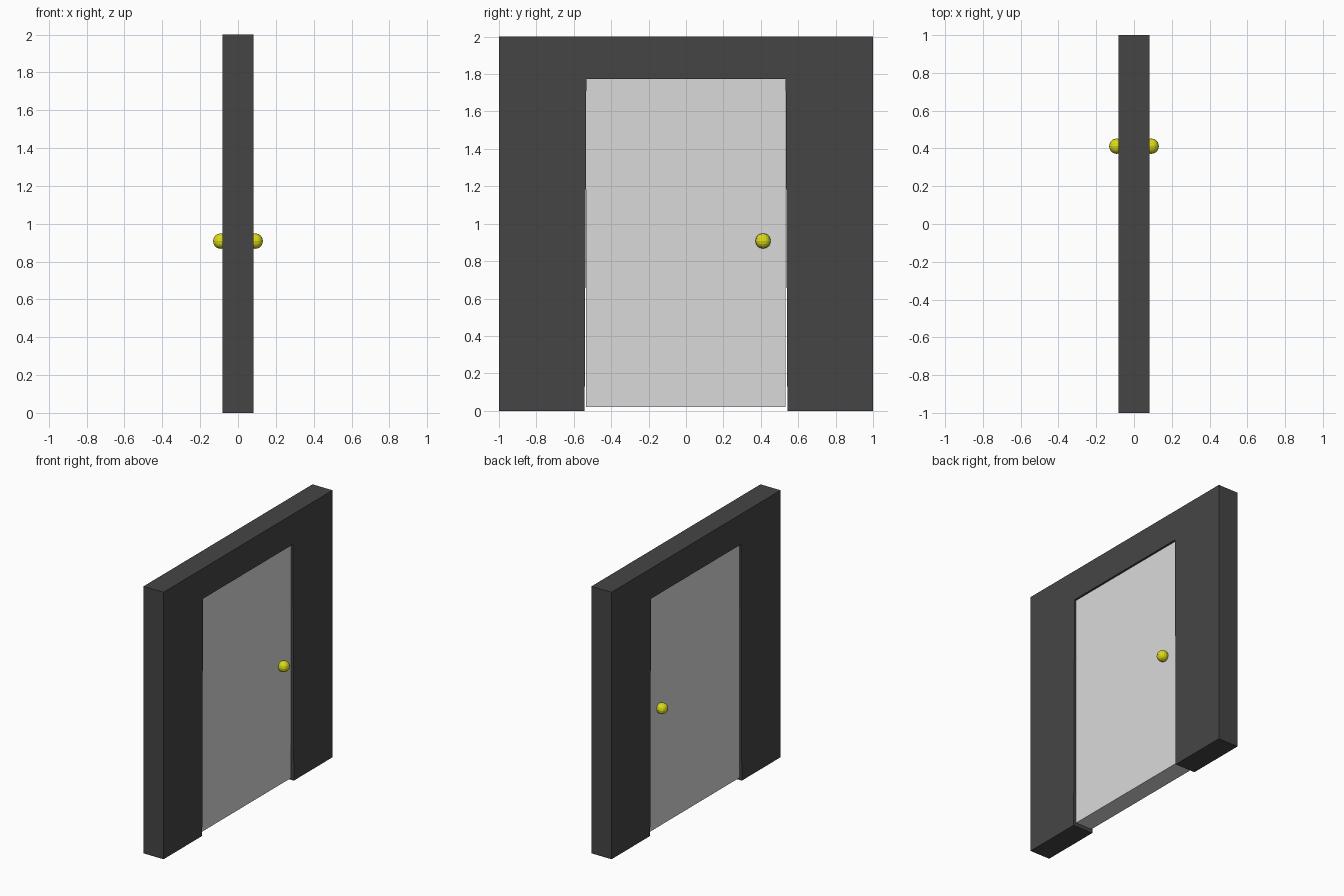
import bpy, bmesh
from mathutils import Matrix

if "Cube" in bpy.data.objects:
    bpy.data.objects.remove(bpy.data.objects["Cube"])


def material(name, rgb):
    m = bpy.data.materials.new(name)
    m.diffuse_color = (*rgb, 1)
    m.use_nodes = True
    m.node_tree.nodes["Principled BSDF"].inputs["Base Color"].default_value = m.diffuse_color
    return m


dark = material("dark_grey", (0.06, 0.06, 0.06))
grey = material("light_grey", (0.7, 0.7, 0.7))
yellow = material("yellow", (0.7, 0.7, 0.01))


def add_object(name, bm, mat):
    bmesh.ops.recalc_face_normals(bm, faces=bm.faces)
    mesh = bpy.data.meshes.new(name)
    bm.to_mesh(mesh)
    bm.free()
    mesh.materials.append(mat)
    ob = bpy.data.objects.new(name, mesh)
    bpy.context.collection.objects.link(ob)
    return ob


def slab(name, profile, half, mat):
    """Extrude a (y, z) outline through x from -half to +half."""
    bm = bmesh.new()
    face = bm.faces.new([bm.verts.new((-half, y, z)) for y, z in profile])
    ext = bmesh.ops.extrude_face_region(bm, geom=[face])
    moved = [v for v in ext["geom"] if isinstance(v, bmesh.types.BMVert)]
    bmesh.ops.translate(bm, verts=moved, vec=(2 * half, 0, 0))
    return add_object(name, bm, mat)


# Wall frame with a slightly tapered doorway
half_outline = [(0.533, 1.773), (0.542, 0), (1, 0), (1, 2)]
mirrored = [(-y, z) for y, z in reversed(half_outline)]
slab("door_frame", half_outline + mirrored, 0.083, dark)

# Door panel, slightly recessed and clear of the floor
slab("door_panel", [(-0.534, 0.02), (0.533, 0.02), (0.533, 1.774), (-0.534, 1.774)],
     0.068, grey)

# Faceted round knob on each side
for side, sx in (("front", 1), ("back", -1)):
    bm = bmesh.new()
    bmesh.ops.create_cube(bm, size=2)
    bmesh.ops.subdivide_edges(bm, edges=bm.edges[:], cuts=3, use_grid_fill=True)
    for v in bm.verts:
        v.co = v.co.normalized() * 0.041
    bmesh.ops.transform(bm, verts=bm.verts,
                        matrix=Matrix.Translation((sx * 0.091, 0.412, 0.908)))
    add_object(side + "_knob", bm, yellow)
